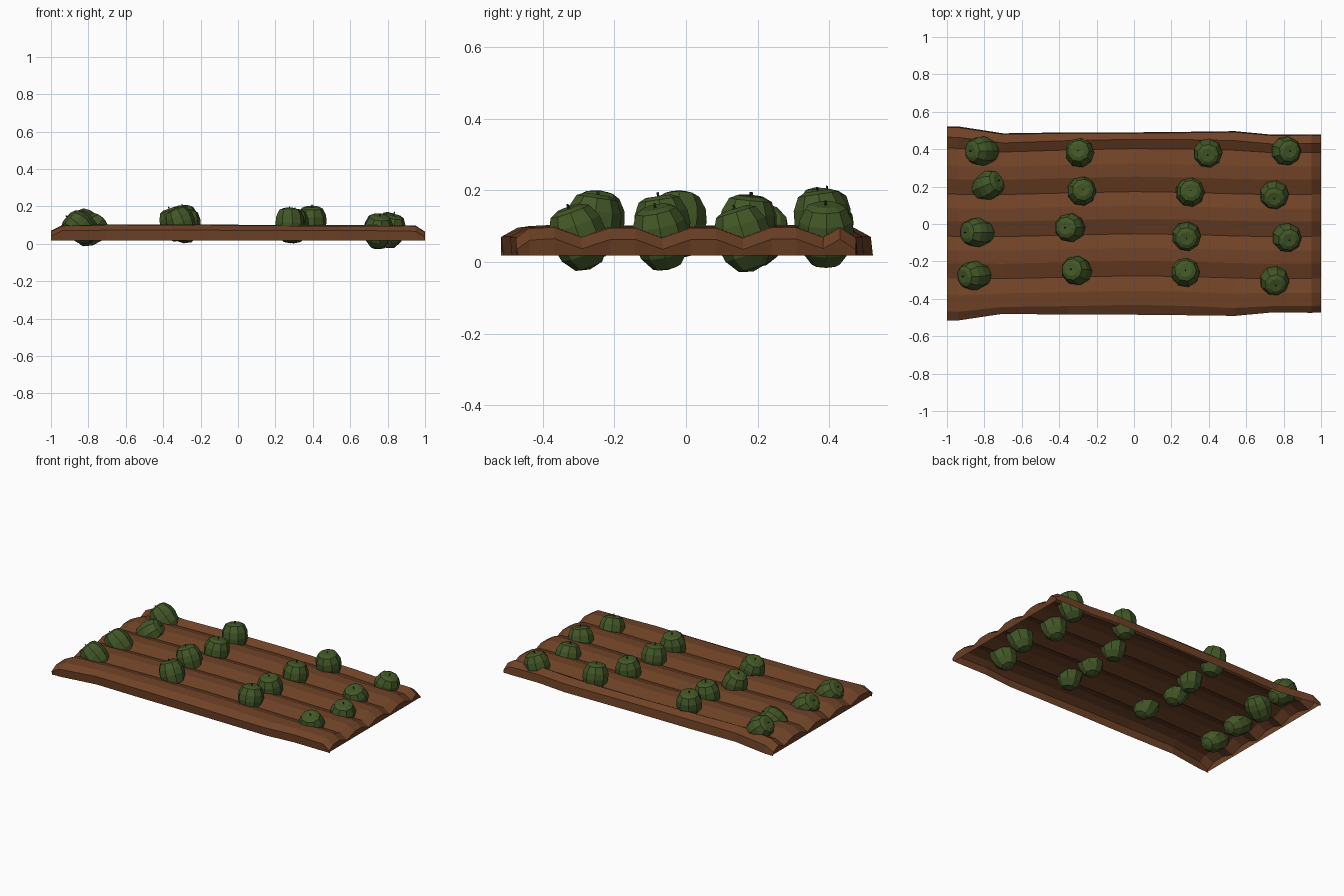
import bpy, bmesh, math
from mathutils import Vector, Matrix

if "Cube" in bpy.data.objects:
    bpy.data.objects.remove(bpy.data.objects["Cube"])


def material(name, rgb):
    m = bpy.data.materials.new(name)
    m.diffuse_color = (*rgb, 1)
    m.use_nodes = True
    m.node_tree.nodes["Principled BSDF"].inputs["Base Color"].default_value = m.diffuse_color
    return m


SOIL = material("soil_brown", (0.16, 0.055, 0.02))
GREEN = material("melon_green", (0.055, 0.095, 0.02))
STEM = material("stem_dark", (0.025, 0.03, 0.01))


def finish(bm, name, mats, smooth=False):
    bmesh.ops.recalc_face_normals(bm, faces=bm.faces)
    me = bpy.data.meshes.new(name)
    bm.to_mesh(me)
    bm.free()
    ob = bpy.data.objects.new(name, me)
    bpy.context.collection.objects.link(ob)
    for m in mats:
        me.materials.append(m)
    return ob


# Furrowed soil bed: one wavy section swept along x, open underneath
section = [(-.48, .018), (-.485, .07), (-.44, .096), (-.365, .10), (-.285, .072),
           (-.205, .098), (-.135, .098), (-.06, .07), (.02, .098), (.09, .098),
           (.165, .07), (.245, .099), (.315, .099), (.395, .072), (.445, .099),
           (.485, .07), (.49, .018)]
# x position, sideways widening, height change
stations = [(-1, .03, -.03), (-.94, .03, 0), (-.7, -.005, .003), (-.35, 0, .004),
            (0, 0, .002), (.3, .003, 0), (.54, .006, 0), (.74, -.012, 0),
            (.95, -.01, -.003), (1, -.012, -.035)]
bm = bmesh.new()
rows = []
for x, wide, dz in stations:
    row = []
    for i, (y, z) in enumerate(section):
        skirt = i in (0, len(section) - 1)
        dy = wide * max(0, (abs(y) - .3) / .18) * math.copysign(1, y)
        wob = .008 * math.sin(x * 4 + 1.5)
        z2 = z if skirt else max(z + dz, .03)
        row.append(bm.verts.new((x, y + dy + (0 if abs(y) > .46 else wob), z2)))
    rows.append(row)
for a, b in zip(rows, rows[1:]):
    for i in range(len(section) - 1):
        bm.faces.new((a[i], a[i + 1], b[i + 1], b[i]))
# End walls drop from the wavy edge to the ground
for row in (rows[0], rows[-1]):
    low = [row[0]] + [bm.verts.new((v.co.x * .99, v.co.y, .018)) for v in row[1:-1]] + [row[-1]]
    for i in range(len(row) - 1):
        loop = [row[i], row[i + 1], low[i + 1], low[i]]
        bm.faces.new(list(dict.fromkeys(loop)))
finish(bm, "soil_bed", [SOIL])

# Melon: nine-sided barrel with a flattened crown and a tiny stem
PROFILE = [(.04, -.088), (.068, -.05), (.079, 0), (.076, .038), (.058, .075), (.036, .085)]
SIDES = 9


def melon(index, x, y, top, tilt):
    bm = bmesh.new()
    rings = [[bm.verts.new((r * math.cos(math.tau * k / SIDES),
                            r * math.sin(math.tau * k / SIDES), z))
              for k in range(SIDES)] for r, z in PROFILE]
    for a, b in zip(rings, rings[1:]):
        for k in range(SIDES):
            n = (k + 1) % SIDES
            bm.faces.new((a[k], a[n], b[n], b[k]))
    for ring, z in ((rings[0], -.098), (rings[-1], .083)):
        tip = bm.verts.new((0, 0, z))
        for k in range(SIDES):
            bm.faces.new((ring[k], ring[(k + 1) % SIDES], tip))
    body = len(bm.faces)
    bmesh.ops.create_cone(bm, cap_ends=True, segments=4, radius1=.004, radius2=.003,
                          depth=.016, matrix=Matrix.Translation((0, 0, .088)))
    bm.faces.ensure_lookup_table()
    for f in bm.faces[body:]:
        f.material_index = 1
    # lean the crown towards the given direction, then set the top height
    axis = Vector((tilt[0], tilt[1], 1))
    turn = Vector((0, 0, 1)).rotation_difference(axis).to_matrix().to_4x4()
    bm.transform(turn @ Matrix.Rotation(index * .7, 4, 'Z'))
    high = max(v.co.z for v in bm.verts)
    bm.transform(Matrix.Translation((x, y, top - high)))
    finish(bm, f"melon_{index}", [GREEN, STEM])


# x, y, top height, lean of the crown
melons = [(-.81, .39, .19, (-1.1, 0)), (-.785, .205, .165, (1.1, .5)),
          (-.835, -.045, .18, (-1.2, 0)), (-.85, -.275, .18, (-1.1, -.1)),
          (-.29, .38, .213, (-.1, .15)), (-.28, .175, .195, (.1, .1)),
          (-.34, -.02, .2, (-.35, 0)), (-.305, -.25, .2, (-.4, .1)),
          (.395, .38, .21, (0, -.15)), (.30, .17, .195, (.05, .1)),
          (.28, -.065, .195, (0, -.15)), (.275, -.26, .2, (0, .15)),
          (.81, .39, .172, (.3, 0)), (.75, .16, .16, (0, -.3)),
          (.815, -.07, .165, (.2, -.2)), (.75, -.3, .163, (.1, -.35))]
for i, m in enumerate(melons):
    melon(i + 1, *m)
